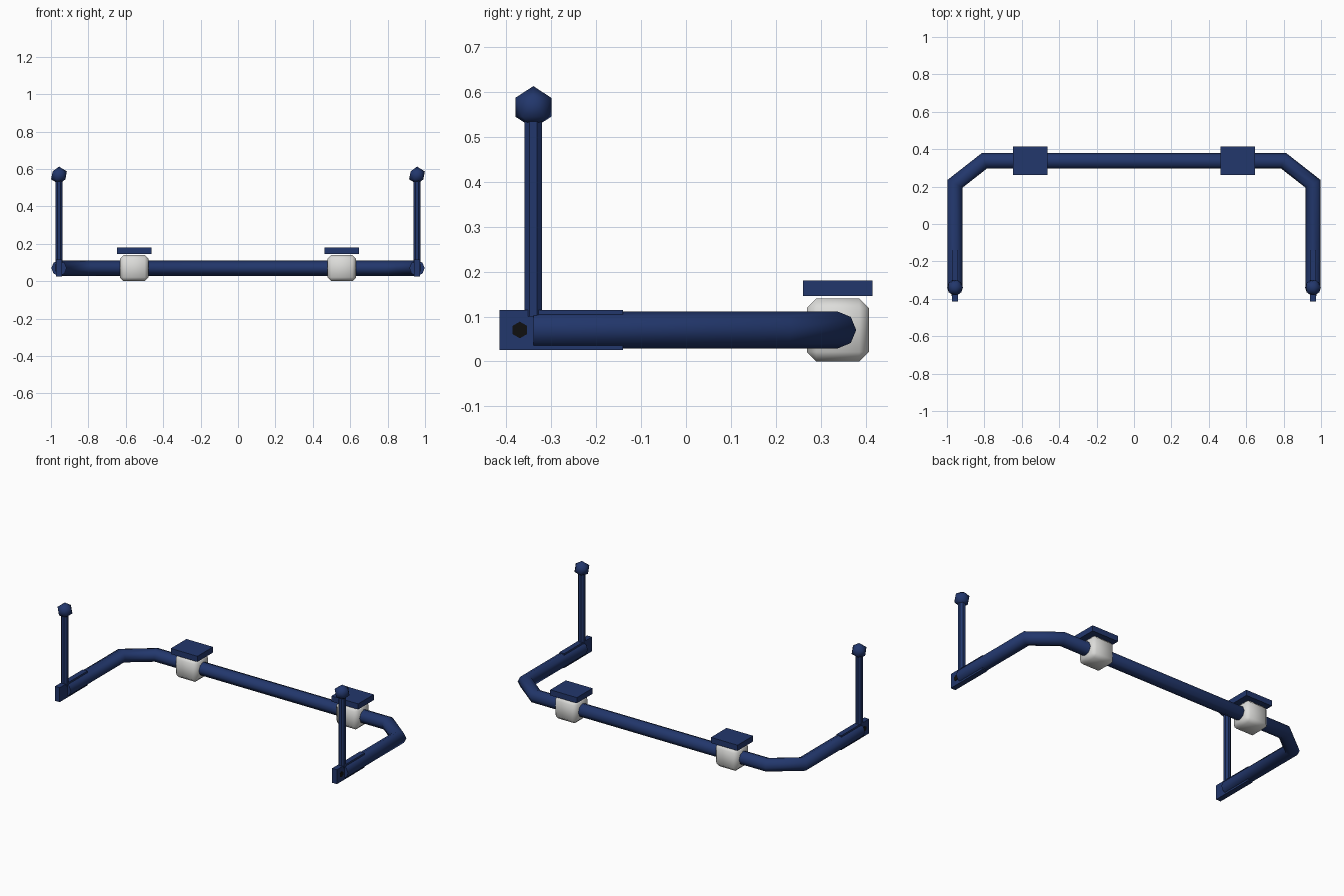
import bpy, bmesh, math
from mathutils import Vector, Matrix

cube = bpy.data.objects.get("Cube")
if cube:
    bpy.data.objects.remove(cube, do_unlink=True)


def material(name, color, rough=0.6):
    m = bpy.data.materials.new(name)
    m.use_nodes = True
    m.diffuse_color = (*color, 1)
    node = m.node_tree.nodes["Principled BSDF"]
    node.inputs["Base Color"].default_value = (*color, 1)
    node.inputs["Roughness"].default_value = rough
    return m


BLUE = material("navy_blue", (0.016, 0.038, 0.15))
GREY = material("light_grey", (0.72, 0.72, 0.70))
BLACK = material("black", (0.005, 0.005, 0.005))


def finish(name, bm, mat, smooth_angle=None):
    bmesh.ops.recalc_face_normals(bm, faces=bm.faces)
    mesh = bpy.data.meshes.new(name)
    bm.to_mesh(mesh)
    bm.free()
    mesh.materials.append(mat)
    if smooth_angle:
        mesh.shade_smooth()
        mesh.set_sharp_from_angle(angle=math.radians(smooth_angle))
    obj = bpy.data.objects.new(name, mesh)
    bpy.context.collection.objects.link(obj)
    return obj


def box(name, center, size, mat, bevel=0):
    bm = bmesh.new()
    bmesh.ops.create_cube(bm, size=1)
    bmesh.ops.scale(bm, vec=size, verts=bm.verts)
    bmesh.ops.translate(bm, vec=center, verts=bm.verts)
    if bevel:
        bmesh.ops.bevel(bm, geom=bm.edges[:], offset=bevel, segments=1,
                        affect='EDGES', profile=0.5)
    return finish(name, bm, mat, 60 if bevel else None)


def rod(name, center, radius, depth, sides, mat, turn):
    bm = bmesh.new()
    bmesh.ops.create_cone(bm, cap_ends=True, segments=sides, radius1=radius,
                          radius2=radius, depth=depth,
                          matrix=Matrix.Translation(center) @ turn)
    return finish(name, bm, mat)


def swept_bar(name, path, radius, sides, z, mat):
    # Mitred tube along a flat path
    bm = bmesh.new()
    pts = [Vector((x, y, z)) for x, y in path]
    rings = []
    for i, p in enumerate(pts):
        before = (p - pts[i - 1]).normalized() if i else None
        after = (pts[i + 1] - p).normalized() if i < len(pts) - 1 else None
        a, b = before or after, after or before
        tangent = (a + b).normalized()
        side = tangent.cross(Vector((0, 0, 1))) / tangent.dot(a)
        ring = []
        for k in range(sides):
            t = math.tau * k / sides
            offset = side * math.cos(t) + Vector((0, 0, math.sin(t)))
            ring.append(bm.verts.new(p + radius * offset))
        rings.append(ring)
    for r, s in zip(rings, rings[1:]):
        for k in range(sides):
            j = (k + 1) % sides
            bm.faces.new((r[k], r[j], s[j], s[k]))
    bm.faces.new(rings[0])
    bm.faces.new(rings[-1])
    return finish(name, bm, mat, 50)


# Main bar, bent forward at both ends
ARM_X, BACK_Y, END_Y, BAR_Z = 0.957, 0.338, -0.34, 0.07
half = [(ARM_X, END_Y), (ARM_X, 0.215), (0.80, BACK_Y)]
swept_bar("main_bar", half + [(-x, y) for x, y in reversed(half)],
          0.041, 8, BAR_Z, BLUE)

for s, tag in ((1, "left"), (-1, "right")):
    # Flattened end tab and bolt on its outer face
    box(f"{tag}_end_tab", (s * ARM_X, -0.278, BAR_Z), (0.033, 0.275, 0.09), BLUE)
    rod(f"{tag}_bolt", (s * (ARM_X + 0.0155), -0.37, BAR_Z), 0.0185, 0.006, 6,
        BLACK, Matrix.Rotation(math.pi / 2, 4, 'Y') @ Matrix.Rotation(math.pi / 2, 4, 'Z'))

    # Upright link with ball joint
    rod(f"{tag}_link", (s * ARM_X, END_Y, 0.32), 0.0215, 0.44, 8, BLUE,
        Matrix.Rotation(math.pi / 8, 4, 'Z'))
    bm = bmesh.new()
    bmesh.ops.create_icosphere(bm, subdivisions=1, radius=0.047,
                               matrix=Matrix.Translation((s * ARM_X, END_Y, 0.566)))
    finish(f"{tag}_ball_joint", bm, BLUE, 60)

    # Bushing and its mounting plate
    box(f"{tag}_bushing", (s * 0.555, BACK_Y, 0.07), (0.154, 0.138, 0.14), GREY, 0.021)
    box(f"{tag}_mount_plate", (s * 0.555, BACK_Y, 0.163), (0.184, 0.154, 0.035), BLUE)
